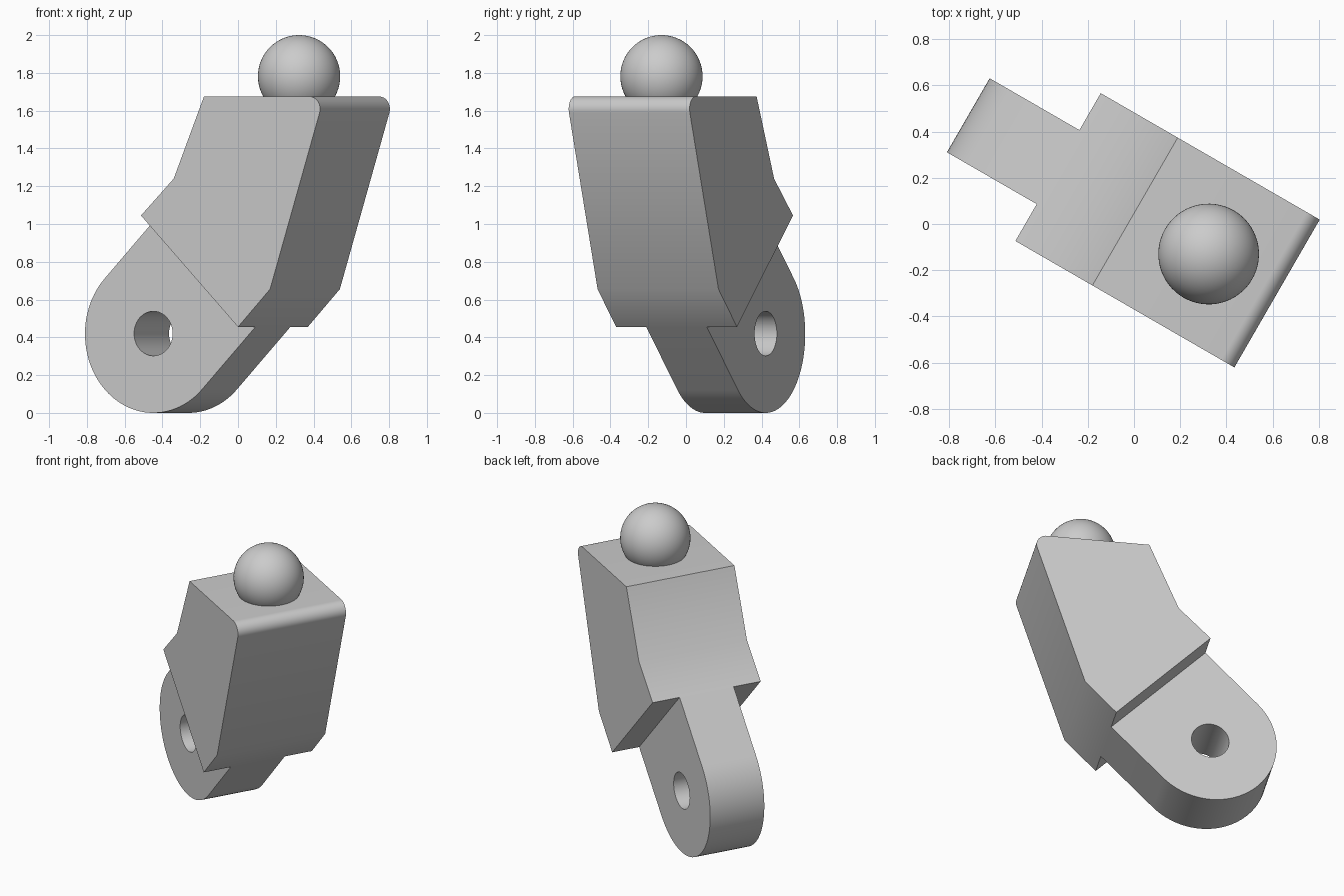
import bpy, bmesh
from math import radians, cos, sin
from mathutils import Matrix

if "Cube" in bpy.data.objects:
    bpy.data.objects.remove(bpy.data.objects["Cube"])

TURN = Matrix.Rotation(radians(-30), 4, 'Z')   # whole part is turned about z
MID = 0.049                                    # centre plane across the width

grey = bpy.data.materials.new("light grey")
grey.use_nodes = True
grey.diffuse_color = (0.6, 0.6, 0.6, 1)
grey.node_tree.nodes["Principled BSDF"].inputs["Base Color"].default_value = (0.6, 0.6, 0.6, 1)


def arc(cx, cz, r, start, end, steps):
    angles = [radians(start + (end - start) * i / steps) for i in range(steps + 1)]
    return [(cx + r * cos(a), cz + r * sin(a)) for a in angles]


def add_object(name, bm):
    bmesh.ops.recalc_face_normals(bm, faces=bm.faces)
    bm.transform(TURN)
    mesh = bpy.data.meshes.new(name)
    bm.to_mesh(mesh)
    bm.free()
    mesh.materials.append(grey)
    obj = bpy.data.objects.new(name, mesh)
    bpy.context.collection.objects.link(obj)
    return obj


def prism(name, outline, width):
    """Extrude a side outline symmetrically across the centre plane."""
    bm = bmesh.new()
    face = bm.faces.new([bm.verts.new((x, MID - width / 2, z)) for x, z in outline])
    new = bmesh.ops.extrude_face_region(bm, geom=[face])["geom"]
    bmesh.ops.translate(bm, vec=(0, width, 0),
                        verts=[v for v in new if isinstance(v, bmesh.types.BMVert)])
    return add_object(name, bm)


def select(obj):
    bpy.ops.object.select_all(action='DESELECT')
    obj.select_set(True)
    bpy.context.view_layer.objects.active = obj


# Body block with one rounded top edge
low, high = (0.185, 0.455), (-0.408, 1.045)
body = prism("body", [low, (0.381, 0.655)]
             + arc(0.621, 1.609, 0.066, -18, 90, 12)
             + [(-0.023, 1.675), (-0.208, 1.24), high], 0.739)

# Hinge tab ending flush on the sloped face of the body
tab = prism("hinge_tab", [low, high] + arc(-0.439, 0.418, 0.418, 135, 315, 48), 0.37)

# Pin hole through the tab
hole = prism("hole_cutter", arc(-0.439, 0.42, 0.118, 0, 360, 48)[:-1], 0.6)
hole.hide_render = True
cut = tab.modifiers.new("pin_hole", 'BOOLEAN')
cut.operation = 'DIFFERENCE'
cut.solver = 'EXACT'
cut.object = hole
select(tab)
bpy.ops.object.modifier_apply(modifier=cut.name)
bpy.data.objects.remove(hole)

# Ball sunk into the top of the body
bm = bmesh.new()
bmesh.ops.create_uvsphere(bm, u_segments=64, v_segments=32, radius=0.218,
                          matrix=Matrix.Translation((0.345, MID, 1.782)))
ball = add_object("ball", bm)

for part in (body, tab, ball):
    select(part)
    bpy.ops.object.shade_smooth_by_angle(angle=radians(30))
